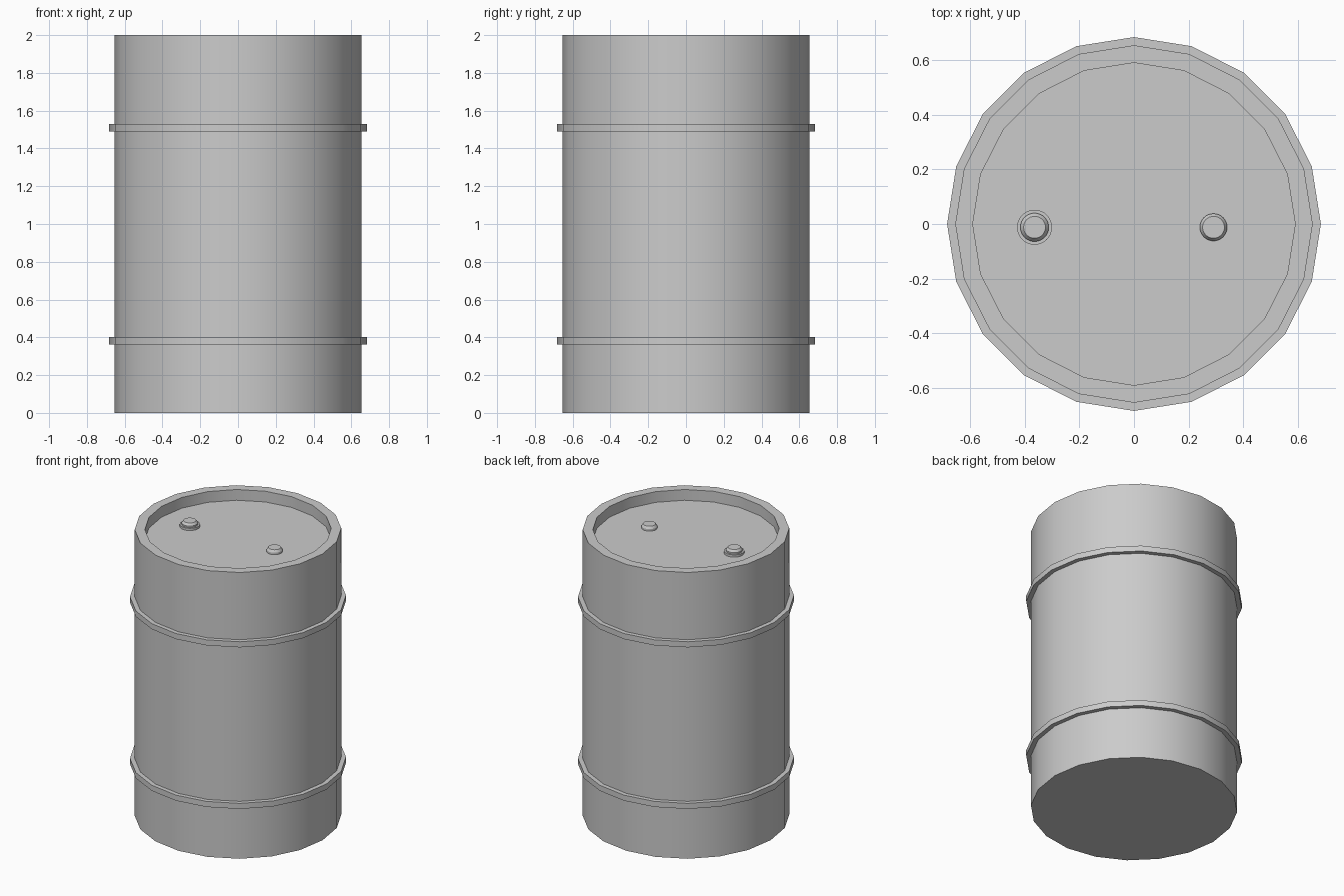
import bpy, bmesh, math

if "Cube" in bpy.data.objects:
    bpy.data.objects.remove(bpy.data.objects["Cube"])


def lathe(name, profile, sides, centre=(0, 0, 0), cap_start=False, cap_end=False):
    """Revolve (radius, height) points about z; optionally close the ends."""
    bm = bmesh.new()
    rings = []
    for r, z in profile:
        rings.append([bm.verts.new((r * math.cos(2 * math.pi * i / sides),
                                    r * math.sin(2 * math.pi * i / sides), z))
                      for i in range(sides)])
    for a, b in zip(rings, rings[1:]):
        for i in range(sides):
            j = (i + 1) % sides
            bm.faces.new((a[i], a[j], b[j], b[i]))
    if cap_start:
        bm.faces.new(rings[0][::-1])
    if cap_end:
        bm.faces.new(rings[-1])
    mesh = bpy.data.meshes.new(name)
    bm.to_mesh(mesh)
    bm.free()
    obj = bpy.data.objects.new(name, mesh)
    obj.location = centre
    bpy.context.collection.objects.link(obj)
    bpy.ops.object.select_all(action='DESELECT')
    obj.select_set(True)
    bpy.context.view_layer.objects.active = obj
    bpy.ops.object.shade_smooth_by_angle(angle=math.radians(30))
    return obj


SIDES = 20
R, RIM, BAND = 0.654, 0.59, 0.684
LID_Z = 1.925

# Drum shell with rim and recessed lid
lathe("drum_body", [(R, 0), (R, 2), (RIM, 2), (RIM, LID_Z)], SIDES,
      cap_start=True, cap_end=True)

# Raised hoops around the shell
for name, z in (("lower_hoop", 0.362), ("upper_hoop", 1.491)):
    lathe(name, [(R, z), (BAND, z), (BAND, z + 0.039), (R, z + 0.039)], SIDES)

# Large filler cap: flange with a tapered plug on top
lathe("large_cap_flange", [(0.064, 0), (0.064, 0.016), (0.05, 0.016)], 32,
      (-0.364, -0.012, LID_Z), cap_end=True)
lathe("large_cap_plug", [(0.052, 0.016), (0.052, 0.026), (0.04, 0.042)], 32,
      (-0.364, -0.012, LID_Z), cap_end=True)

# Small vent cap
lathe("small_cap", [(0.05, 0), (0.05, 0.014), (0.04, 0.03)], 32,
      (0.291, -0.012, LID_Z), cap_end=True)
